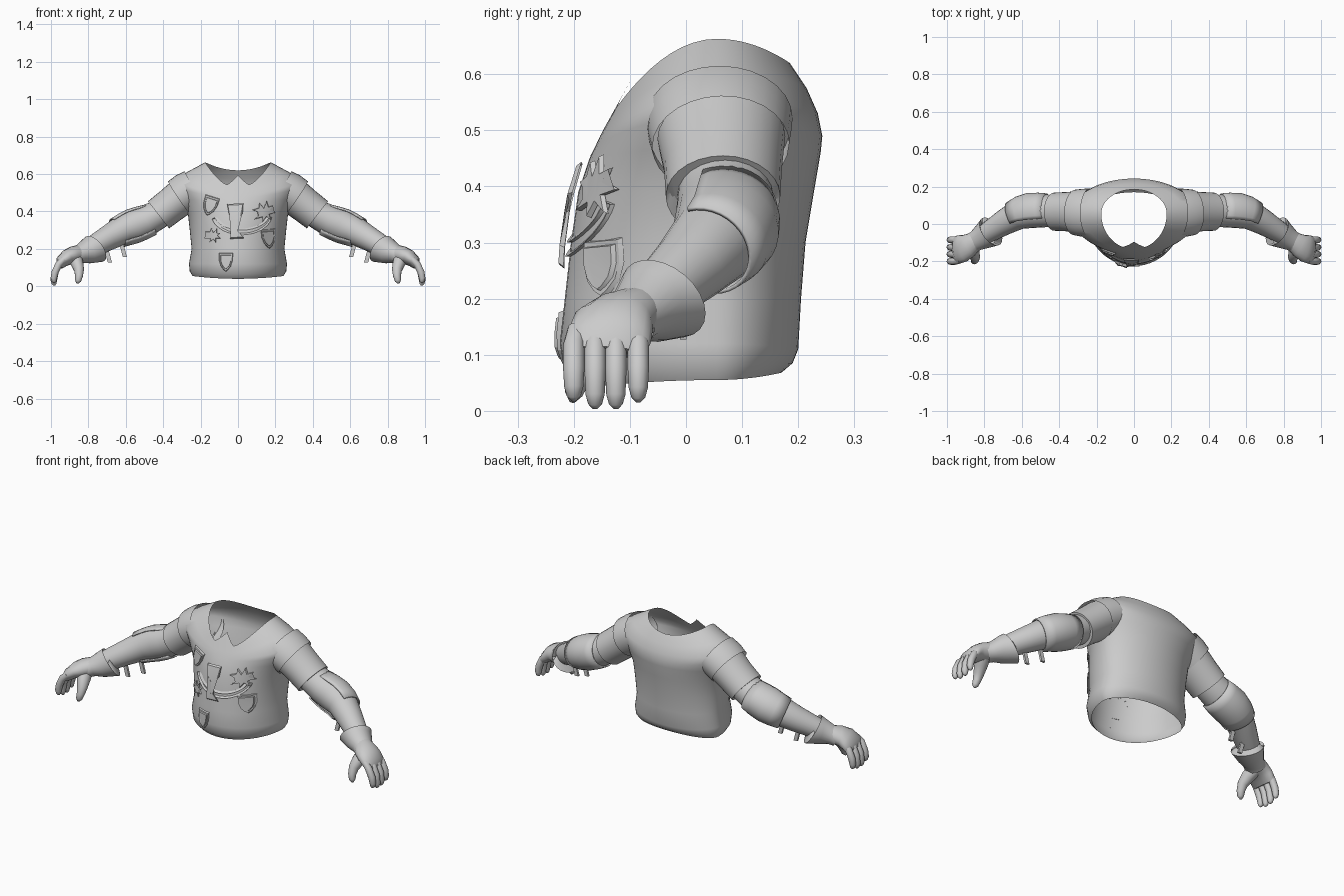
import bpy, bmesh, math
from mathutils import Vector
from mathutils.bvhtree import BVHTree

cube = bpy.data.objects.get("Cube")
if cube:
    bpy.data.objects.remove(cube, do_unlink=True)

grey = bpy.data.materials.new("plain grey")
grey.use_nodes = True
colour = (0.6, 0.6, 0.6, 1)
grey.diffuse_color = colour
grey.node_tree.nodes["Principled BSDF"].inputs["Base Color"].default_value = colour


def finish(name, bm, mirror=False, angle=40):
    mesh = bpy.data.meshes.new(name)
    bm.to_mesh(mesh)
    bm.free()
    mesh.materials.append(grey)
    obj = bpy.data.objects.new(name, mesh)
    bpy.context.collection.objects.link(obj)
    bpy.ops.object.select_all(action='DESELECT')
    obj.select_set(True)
    bpy.context.view_layer.objects.active = obj
    bpy.ops.object.shade_smooth_by_angle(angle=math.radians(angle))
    if mirror:
        obj.modifiers.new("Mirror", 'MIRROR').use_mirror_merge = False
    return obj


def skin(bm, rings, closed=True):
    """Join successive rings of points with quads."""
    rows = [[bm.verts.new(p) for p in ring] for ring in rings]
    n = len(rows[0])
    for a, b in zip(rows, rows[1:]):
        for i in range(n if closed else n - 1):
            j = (i + 1) % n
            bm.faces.new((a[i], a[j], b[j], b[i]))
    return rows


def tube(bm, path, n=20, caps="", arc=None):
    """Loft ellipses along (x, y, z, side radius, height radius) stations."""
    pts = [Vector(p[:3]) for p in path]
    rings = []
    for i, p in enumerate(path):
        t = (pts[min(i + 1, len(pts) - 1)] - pts[max(i - 1, 0)]).normalized()
        side = (Vector((0, 1, 0)) - t * t.y).normalized()
        up = t.cross(side)
        if arc:
            angles = [math.radians(arc[0] + (arc[1] - arc[0]) * k / (n - 1)) for k in range(n)]
        else:
            angles = [math.tau * k / n for k in range(n)]
        rings.append([pts[i] + side * math.cos(a) * p[3] - up * math.sin(a) * p[4]
                      for a in angles])
    rows = skin(bm, rings, arc is None)
    if "s" in caps:
        bm.faces.new(rows[0][::-1])
    if "e" in caps:
        bm.faces.new(rows[-1])
    bmesh.ops.recalc_face_normals(bm, faces=bm.faces)


# Shirt body: half width, front y, back y, then front, side and back heights
levels = [
    (.243, -.19, .17, .04, .055, .068), (.258, -.215, .19, .065, .08, .085),
    (.262, -.225, .2, .12, .12, .11), (.248, -.216, .205, .2, .2, .2),
    (.258, -.205, .213, .3, .3, .3), (.268, -.192, .228, .39, .39, .39),
    (.305, -.172, .24, .45, .47, .46), (.335, -.16, .243, .475, .53, .49),
    (.342, -.153, .235, .49, .565, .53), (.27, -.144, .215, .507, .612, .575),
    (.175, -.135, .185, .525, .663, .62)]
SEG = 56
rings = []
for k, (w, yf, yb, zf, zs, zb) in enumerate(levels):
    ring = []
    mid = .055
    for i in range(SEG):
        a = math.tau * i / SEG
        s = math.sin(a)
        y = mid + (yb - mid if s > 0 else mid - yf) * s
        z = zs + ((zb if s > 0 else zf) - zs) * s * s
        if k == len(levels) - 1 and s < 0:
            # pointed notch on both sides of the front collar peak
            peak = max(0, 1 - abs(w * math.cos(a)) / .06)
            z += .07 * peak
            y += .04 * peak
        ring.append((w * math.cos(a), y, z))
    rings.append(ring)
bm = bmesh.new()
skin(bm, rings)
surface = BVHTree.FromBMesh(bm)
finish("shirt_body", bm, angle=50)

# Shoulder caps and short sleeves
bm = bmesh.new()
tube(bm, [(.235, .06, .522, .13, .106), (.275, .06, .5, .128, .109),
          (.315, .062, .473, .122, .106)], 28)
finish("shoulder_caps", bm, True)
bm = bmesh.new()
tube(bm, [(.29, .063, .487, .114, .099), (.36, .066, .432, .105, .094),
          (.425, .066, .382, .102, .092), (.418, .066, .387, .088, .08)], 28)
finish("short_sleeves", bm, True)

# Arms running from the sleeves to the wrists
bm = bmesh.new()
tube(bm, [(.36, .07, .43, .083, .076), (.43, .07, .382, .085, .078),
          (.49, .07, .35, .088, .084), (.55, .068, .328, .09, .088),
          (.62, .05, .3, .08, .078), (.7, .005, .255, .068, .066),
          (.78, -.045, .21, .056, .056), (.84, -.085, .175, .045, .045)], 24)
finish("arms", bm, True)

# Elbow guards wrap the outer side of the arm
bm = bmesh.new()
tube(bm, [(.465, .07, .357, .094, .086), (.51, .068, .34, .1, .092),
          (.56, .064, .322, .102, .095), (.605, .054, .304, .096, .09),
          (.645, .036, .286, .088, .084)], 24, arc=(-115, 135))
guard = finish("elbow_guards", bm, True)
thick = guard.modifiers.new("Thickness", 'SOLIDIFY')
thick.thickness = .007

# Hanging strap ends under the forearms
bm = bmesh.new()
for x, y, z in ((.615, .02, .195), (.695, -.005, .165)):
    geo = bmesh.ops.create_cube(bm, size=1)["verts"]
    for v in geo:
        v.co = Vector((x + v.co.x * .022 + v.co.z * .02, y + v.co.y * .012,
                       z + v.co.z * .075))
finish("strap_ends", bm, True)

# Gauntlet cuffs flaring back over the forearms
bm = bmesh.new()
tube(bm, [(.78, -.048, .208, .06, .06), (.765, -.04, .2, .086, .082),
          (.805, -.066, .188, .07, .068), (.845, -.09, .172, .055, .05),
          (.87, -.105, .161, .056, .047)], 24)
finish("gauntlet_cuffs", bm, True)

# Palms, fingers and thumbs
bm = bmesh.new()
tube(bm, [(.85, -.09, .174, .05, .047), (.885, -.115, .166, .064, .047),
          (.915, -.13, .153, .074, .042), (.943, -.138, .13, .076, .034),
          (.956, -.14, .105, .068, .02)], 20, "se")
finish("palms", bm, True)
bm = bmesh.new()
for y, low in ((-.2, .018), (-.162, .004), (-.125, .004), (-.085, .016)):
    r = .019
    tube(bm, [(.93, y * .9 - .014, .145, r * .9, r * .9), (.958, y, .118, r, r),
              (.978, y, .075, r, r), (.985, y, low + .025, r * .9, r * .9),
              (.983, y, low + .008, r * .65, r * .65),
              (.981, y, low, r * .25, r * .25)], 12, "se")
finish("fingers", bm, True, 60)
bm = bmesh.new()
tube(bm, [(.873, -.115, .155, .04, .038), (.86, -.15, .122, .036, .034),
          (.85, -.178, .088, .027, .027), (.85, -.193, .055, .021, .021),
          (.855, -.2, .03, .016, .017), (.859, -.203, .016, .005, .006)], 14, "se")
finish("thumbs", bm, True, 60)


def chest_y(x, z):
    hit = surface.ray_cast(Vector((x, -1, z)), Vector((0, 1, 0)))[0]
    return hit.y if hit else -.15


def plate(bm, outline, centre, size=1, turn=0, lift=.01, flare=1.08):
    """A thin cut-out with sloping edges, following the chest surface."""
    c, s = math.cos(turn), math.sin(turn)
    front, back = [], []
    for u, v in outline:
        dx, dz = size * (u * c - v * s), size * (u * s + v * c)
        x, z = centre[0] + dx, centre[1] + dz
        y = chest_y(x, z) - lift
        front.append(bm.verts.new((x, y, z)))
        back.append(bm.verts.new((centre[0] + dx * flare, y + .009, centre[1] + dz * flare)))
    n = len(front)
    for i in range(n):
        j = (i + 1) % n
        bm.faces.new((front[i], front[j], back[j], back[i]))
    bmesh.ops.triangulate(bm, faces=[bm.faces.new(front)])
    bmesh.ops.recalc_face_normals(bm, faces=bm.faces)


# Heater shields with a raised inner field
half = [(.5, .65), (.48, .1), (.35, -.3), (.16, -.55)]
shield = [(-x, z) for x, z in half] + [(0, -.68)] + half[::-1]
bm = bmesh.new()
for centre, size, turn in (((-.15, .43), .073, -.3), ((.165, .255), .073, .08),
                           ((-.065, .13), .07, 0)):
    plate(bm, shield, centre, size, turn)
    plate(bm, shield, centre, size * .78, turn, .015)
finish("shield_patches", bm, angle=20)

# Goblet standing out from the chest
side = [(.04, .085), (.034, .035), (.008, .005), (.006, -.055), (.034, -.088)]
goblet = [(-x, z) for x, z in side] + side[::-1]
bm = bmesh.new()
plate(bm, goblet, (-.01, .35), 1, .05, .02)
finish("goblet_patch", bm, angle=20)

# Curved sash sweeping under the goblet
bm = bmesh.new()
arc = [math.radians(a) for a in range(195, 350, 7)]
sash = [(.165 * math.cos(a), .115 * math.sin(a)) for a in arc]
sash += [(.15 * math.cos(a), .09 * math.sin(a)) for a in reversed(arc)]
plate(bm, sash, (.02, .39), lift=.008, flare=1)
finish("sash_patch", bm, angle=20)

# Small winged beasts
beast = [(-.9, -.5), (-.5, -.25), (-.55, .1), (-.9, .3), (-.4, .4), (-.3, .8),
         (0, .35), (.3, .9), (.4, .4), (.8, .5), (.5, .15), (.9, -.1), (.4, -.2),
         (.5, -.7), (.15, -.35), (-.2, -.75), (-.2, -.35)]
bm = bmesh.new()
plate(bm, beast, (.14, .395), .062, .1, .014)
plate(bm, beast, (-.135, .27), .045, -.2, .01)
finish("beast_patches", bm, angle=20)
